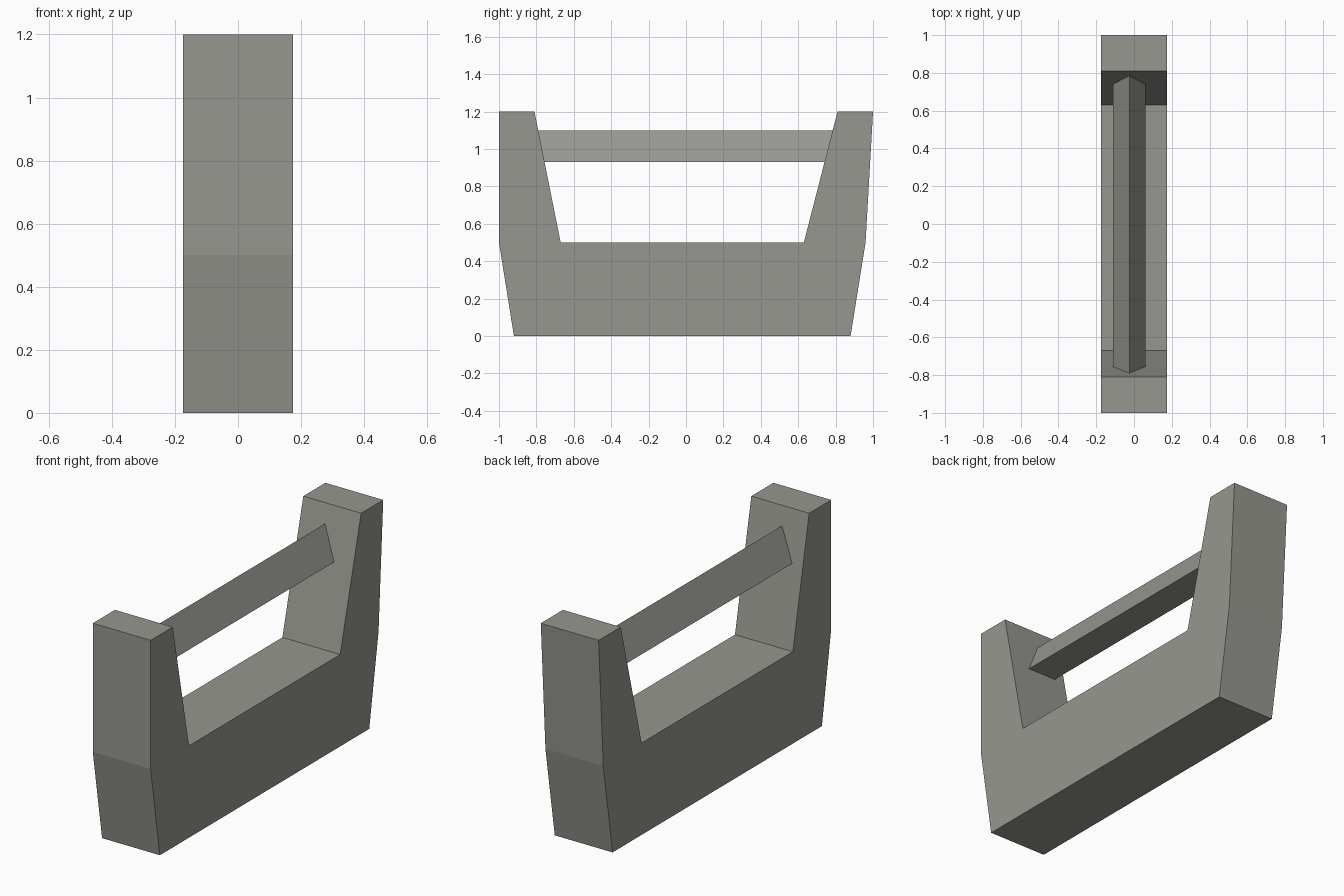
import bpy, bmesh

if "Cube" in bpy.data.objects:
    bpy.data.objects.remove(bpy.data.objects["Cube"])

grey = bpy.data.materials.new("stone_grey")
grey.diffuse_color = (0.31, 0.31, 0.28, 1)
grey.use_nodes = True
grey.node_tree.nodes["Principled BSDF"].inputs["Base Color"].default_value = grey.diffuse_color


def prism(name, start, end):
    """Closed solid between two matching outlines."""
    bm = bmesh.new()
    a = [bm.verts.new(p) for p in start]
    b = [bm.verts.new(p) for p in end]
    bm.faces.new(a)
    bm.faces.new(b[::-1])
    n = len(a)
    for i in range(n):
        j = (i + 1) % n
        bm.faces.new((a[i], b[i], b[j], a[j]))
    bmesh.ops.recalc_face_normals(bm, faces=bm.faces)
    mesh = bpy.data.meshes.new(name)
    bm.to_mesh(mesh)
    bm.free()
    mesh.materials.append(grey)
    obj = bpy.data.objects.new(name, mesh)
    bpy.context.collection.objects.link(obj)
    return obj


# U-shaped body: side profile (y, z) extruded across the width
profile = [(-0.92, 0), (0.88, 0), (0.96, 0.5), (1, 1.2), (0.81, 1.2),
           (0.63, 0.5), (-0.67, 0.5), (-0.81, 1.2), (-1, 1.2), (-1, 0.5)]
half = 0.174
prism("body", [(-half, y, z) for y, z in profile],
      [(half, y, z) for y, z in profile])

# Triangular crossbar, ends sunk slightly into the sloping uprights
section = [(-0.11, 0.93), (0.06, 0.93), (-0.025, 1.10)]


def inner_wall(z, base, top):
    return base + (top - base) * (z - 0.5) / 0.7


prism("crossbar",
      [(x, inner_wall(z, -0.67, -0.81) - 0.01, z) for x, z in section],
      [(x, inner_wall(z, 0.63, 0.81) + 0.01, z) for x, z in section])
